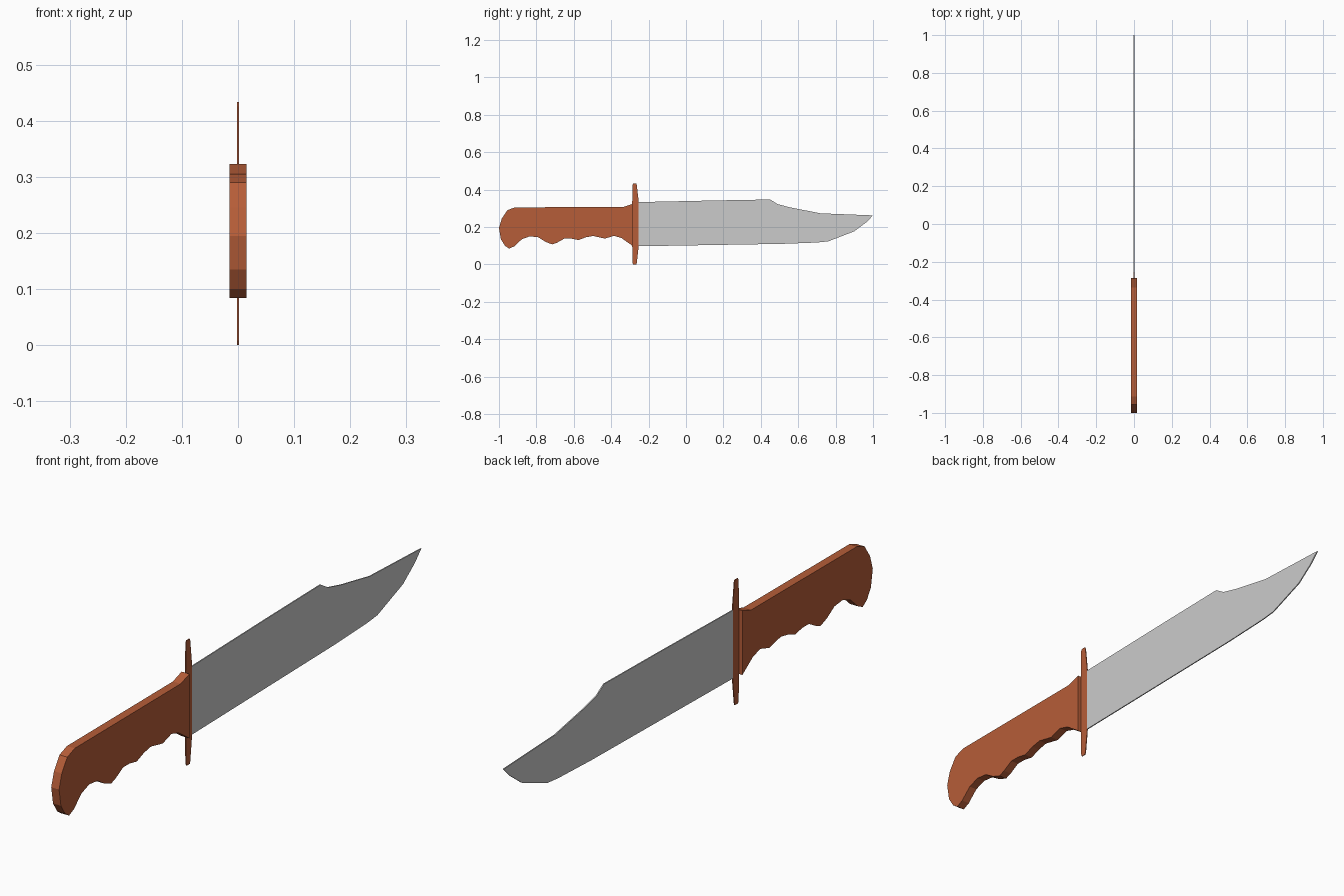
import bpy
import bmesh

brown = bpy.data.materials.new("brown_wood")
brown.diffuse_color = (0.47, 0.11, 0.04, 1)


def plate(name, outline, thickness, material=None):
    """Side profile of (y, z) points, extruded evenly about x = 0."""
    bm = bmesh.new()
    verts = [bm.verts.new((-thickness / 2, y, z)) for y, z in outline]
    face = bm.faces.new(verts)
    ext = bmesh.ops.extrude_face_region(bm, geom=[face])
    moved = [v for v in ext["geom"] if isinstance(v, bmesh.types.BMVert)]
    bmesh.ops.translate(bm, verts=moved, vec=(thickness, 0, 0))
    bmesh.ops.recalc_face_normals(bm, faces=bm.faces)
    mesh = bpy.data.meshes.new(name)
    bm.to_mesh(mesh)
    bm.free()
    obj = bpy.data.objects.new(name, mesh)
    bpy.context.collection.objects.link(obj)
    if material:
        mesh.materials.append(material)
    return obj


# Clip-point blade
plate("blade", [
    (-0.255, 0.333), (0.16, 0.342), (0.45, 0.347), (0.49, 0.322),
    (0.56, 0.304), (0.72, 0.273), (1.0, 0.262), (0.965, 0.226),
    (0.90, 0.177), (0.76, 0.123), (0.70, 0.117), (0.52, 0.110),
    (0.16, 0.104), (-0.255, 0.097)], 0.004)

# Handle: straight back and rounded butt, then the finger grooves
back = [(-0.287, 0.323), (-0.335, 0.307), (-0.914, 0.305), (-0.955, 0.29),
        (-0.985, 0.245), (-1.0, 0.195), (-0.99, 0.135), (-0.968, 0.10),
        (-0.945, 0.084)]
grooves = [(-0.918, 0.097), (-0.877, 0.135), (-0.835, 0.15), (-0.79, 0.145),
           (-0.75, 0.12), (-0.715, 0.107), (-0.69, 0.116), (-0.65, 0.138),
           (-0.615, 0.138), (-0.575, 0.13), (-0.535, 0.145), (-0.497, 0.152),
           (-0.433, 0.138), (-0.385, 0.153), (-0.345, 0.141), (-0.287, 0.10)]
plate("handle", back + grooves, 0.03, brown)

# Guard: upper half mirrored about its middle height
upper = [(-0.252, 0.30), (-0.254, 0.345), (-0.263, 0.425), (-0.266, 0.433),
         (-0.282, 0.433), (-0.286, 0.425), (-0.287, 0.345), (-0.290, 0.30)]
lower = [(y, 0.433 - z) for y, z in reversed(upper)]
plate("guard", upper + lower, 0.003, brown)
